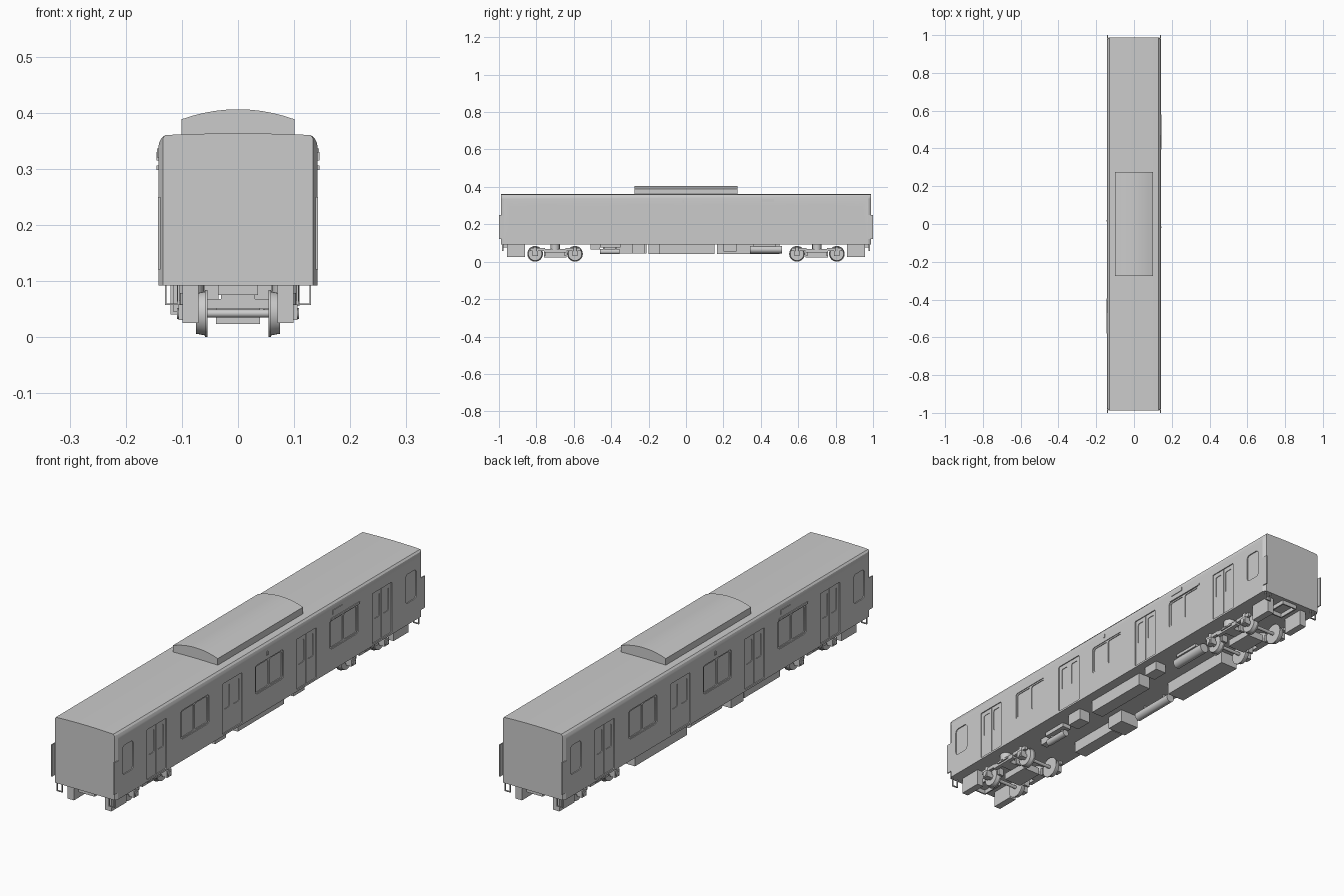
import bpy, bmesh, math
from mathutils import Matrix, Vector

if "Cube" in bpy.data.objects:
    bpy.data.objects.remove(bpy.data.objects["Cube"])


def finish(name, bm, smooth=False):
    bmesh.ops.recalc_face_normals(bm, faces=bm.faces)
    me = bpy.data.meshes.new(name)
    bm.to_mesh(me)
    bm.free()
    ob = bpy.data.objects.new(name, me)
    bpy.context.collection.objects.link(ob)
    if smooth:
        activate(ob)
        bpy.ops.object.shade_smooth_by_angle(angle=math.radians(35))
    return ob


def activate(ob):
    bpy.ops.object.select_all(action='DESELECT')
    ob.select_set(True)
    bpy.context.view_layer.objects.active = ob


def add_box(bm, x0, x1, y0, y1, z0, z1):
    m = Matrix.Translation(((x0 + x1) / 2, (y0 + y1) / 2, (z0 + z1) / 2))
    bmesh.ops.create_cube(bm, size=1, matrix=m @ Matrix.Diagonal((x1 - x0, y1 - y0, z1 - z0, 1)))


def add_cyl(bm, c, axis, length, r1, r2=None, n=24):
    rot = Vector((0, 0, 1)).rotation_difference(Vector(axis)).to_matrix().to_4x4()
    bmesh.ops.create_cone(bm, cap_ends=True, segments=n, radius1=r1, radius2=r1 if r2 is None else r2,
                          depth=length, matrix=Matrix.Translation(c) @ rot)


def add_loft(bm, rings):
    rows = [[bm.verts.new(p) for p in r] for r in rings]
    n = len(rows[0])
    for a, b in zip(rows, rows[1:]):
        for i in range(n):
            bm.faces.new((a[i], a[(i + 1) % n], b[(i + 1) % n], b[i]))
    bm.faces.new(rows[0])
    bm.faces.new(rows[-1])


def add_panel(bm, side, y, z0, z1, w, x0, x1, r=0.01):
    # rounded rectangle in the side wall plane, thick from x0 to x1
    pts = []
    for sy, sz, start in ((1, 1, 0), (-1, 1, 90), (-1, -1, 180), (1, -1, 270)):
        cz = z1 - r if sz > 0 else z0 + r
        for k in range(4):
            a = math.radians(start + 30 * k)
            pts.append((y + sy * (w / 2 - r) + r * math.cos(a), cz + r * math.sin(a)))
    add_loft(bm, [[(side * x, py, pz) for py, pz in pts] for x in (x0, x1)])


def cut(ob, bm, name):
    cutter = finish(name, bm)
    cutter.hide_render = True
    mod = ob.modifiers.new(name, 'BOOLEAN')
    mod.operation, mod.solver, mod.object = 'DIFFERENCE', 'EXACT', cutter
    activate(ob)
    bpy.ops.object.modifier_apply(modifier=name)
    bpy.data.objects.remove(cutter)


# car body: cross-section swept along y, narrowed at the ends
half = [(.142, .092), (.142, .335), (.141, .345), (.137, .354), (.13, .36)]
roof = [(.13 - .026 * i, .36 + .003 * (1 - (1 - i / 5) ** 2)) for i in range(1, 10)]
section = half + roof + [(-x, z) for x, z in reversed(half)]
bm = bmesh.new()
add_loft(bm, [[(max(-lim, min(lim, x)), y, z) for x, z in section]
              for y, lim in ((-.988, .134), (-.975, .142), (.975, .142), (.988, .134))])
body = finish("car_body", bm)

# side openings: shallow recesses, then deeper panes
doors, windows, ends = (-.726, -.239, .239, .726), (-.48, 0, .48), (-.912, .912)
shallow, deep = bmesh.new(), bmesh.new()
for s in (-1, 1):
    for y in doors:
        add_panel(shallow, s, y, .10, .305, .126, .138, .16, .004)
        add_box(deep, *sorted((s * .136, s * .16)), y - .001, y + .001, .102, .303)
        for d in (-.03, .03):
            add_panel(deep, s, y + d, .195, .288, .036, .1355, .16, .006)
    for y in windows:
        add_panel(shallow, s, y, .18, .298, .182, .139, .16, .012)
        for d in (-.044, .044):
            add_panel(deep, s, y + d, .186, .292, .08, .136, .16, .009)
    for y in ends:
        add_panel(shallow, s, y, .18, .298, .07, .138, .16, .014)
cut(body, shallow, "opening_cutter")
cut(body, deep, "pane_cutter")
activate(body)
bpy.ops.object.shade_smooth_by_angle(angle=math.radians(25))

# arched roof cooling unit
bm = bmesh.new()
arc = [(.101 - .0202 * i, .406 - .018 * (1 - i / 5) ** 2) for i in range(11)]
prof = [(.101, .358)] + arc + [(-.101, .358)]
add_loft(bm, [[(x, y, z) for x, z in prof] for y in (-.275, .275)])
finish("roof_unit", bm, True)

# corner plates beside the gangway
bm = bmesh.new()
for sx in (-1, 1):
    for sy in (-1, 1):
        add_box(bm, *sorted((sx * .138, sx * .1425)), *sorted((sy * .972, sy * 1.0)), .12, .25)
finish("corner_plates", bm)

# side indicator, rain rail and lamp, turned half round for the other side
bm = bmesh.new()
for s in (-1, 1):
    add_box(bm, *sorted((s * .136, s * .1445)), *sorted((s * .405, s * .47)), .32, .336)
    add_box(bm, *sorted((s * .14, s * .145)), *sorted((s * .395, s * .58)), .298, .306)
    add_box(bm, *sorted((s * .14, s * .145)), *sorted((s * -.02, s * -.012)), .315, .33)
finish("side_fittings", bm)

# U-shaped steps under the corners
bm = bmesh.new()
for sx in (-1, 1):
    for sy in (-1, 1):
        y = sy * .98
        for x in (.106, .129):
            add_box(bm, *sorted((sx * (x - .0015), sx * (x + .0015))), y - .003, y + .003, .058, .094)
        add_box(bm, *sorted((sx * .1045, sx * .1305)), y - .003, y + .003, .057, .06)
finish("corner_steps", bm)

# end boxes and coupler mounts
bm = bmesh.new()
for s in (-1, 1):
    for sx in (-1, 1):
        add_box(bm, *sorted((sx * .07, sx * .099)), *sorted((s * .861, s * .957)), .025, .095)
        add_box(bm, *sorted((sx * .03, sx * .036)), *sorted((s * .88, s * .975)), .075, .095)
    for y in (.88, .969):
        add_box(bm, -.036, .036, *sorted((s * y, s * (y + .006))), .075, .095)
finish("end_equipment", bm)

# underfloor equipment boxes
bm = bmesh.new()
for b in ((.045, .1, -.144, .152, .04), (.06, .11, .2, .27, .055), (.05, .1, -.29, -.22, .045),
          (-.12, -.04, .166, .5, .04), (-.115, -.06, -.44, -.21, .045), (-.12, -.035, -.2, -.12, .04),
          (.03, .06, -.51, -.46, .065), (.04, .08, -.46, -.35, .075), (.04, .08, .36, .48, .08)):
    add_box(bm, *b[:4], b[4], .095)
finish("underfloor_boxes", bm)

# air tanks
bm = bmesh.new()
for x, y, z, length, r in ((.06, .427, .065, .17, .02), (.06, -.408, .054, .105, .014), (-.09, .02, .062, .2, .018)):
    add_cyl(bm, (x, y, z), (0, 1, 0), length, r)
    for d in (-.3, .3):
        add_box(bm, x - .004, x + .004, y + d * length - .004, y + d * length + .004, z, .095)
finish("air_tanks", bm, True)

# two bogies
for s, label in ((-1, "front"), (1, "rear")):
    c = s * .7
    bm = bmesh.new()
    for y in (c - .1065, c + .1065):
        add_cyl(bm, (0, y, .042), (1, 0, 0), .19, .007, n=16)
        for sx in (-1, 1):
            add_cyl(bm, (sx * .0565, y, .042), (sx, 0, 0), .005, .042, .042, 32)   # flange
            add_cyl(bm, (sx * .067, y, .042), (sx, 0, 0), .016, .039, .036, 32)    # tread
            add_cyl(bm, (sx * .078, y, .042), (sx, 0, 0), .01, .013, n=16)         # hub
    finish(label + "_wheelsets", bm, True)

    bm = bmesh.new()
    for sx in (-1, 1):
        def side(a, b, *rest):
            add_box(bm, *sorted((sx * a, sx * b)), *rest)
        side(.084, .101, c - .06, c + .06, .05, .068)
        for d in (-1, 1):
            y = c + d * .1065
            side(.086, .099, *sorted((c + d * .055, c + d * .135)), .058, .073)
            side(.082, .106, y - .014, y + .014, .03, .058)
            add_cyl(bm, (sx * .106, y, .042), (1, 0, 0), .006, .01, n=16)
            add_cyl(bm, (sx * .094, y, .066), (0, 0, 1), .025, .009, n=12)
            side(.055, .08, *sorted((c + d * .05, c + d * .06)), .03, .06)
        add_cyl(bm, (sx * .085, c, .079), (0, 0, 1), .032, .024, n=20)
        side(.1, .106, c - .03, c + .03, .058, .066)
    add_box(bm, -.1, .1, c - .024, c + .024, .05, .068)
    add_box(bm, -.03, .03, c - .025, c + .025, .06, .095)
    add_box(bm, -.039, .039, c - .06, c + .06, .023, .052)
    finish(label + "_bogie_frame", bm, True)
